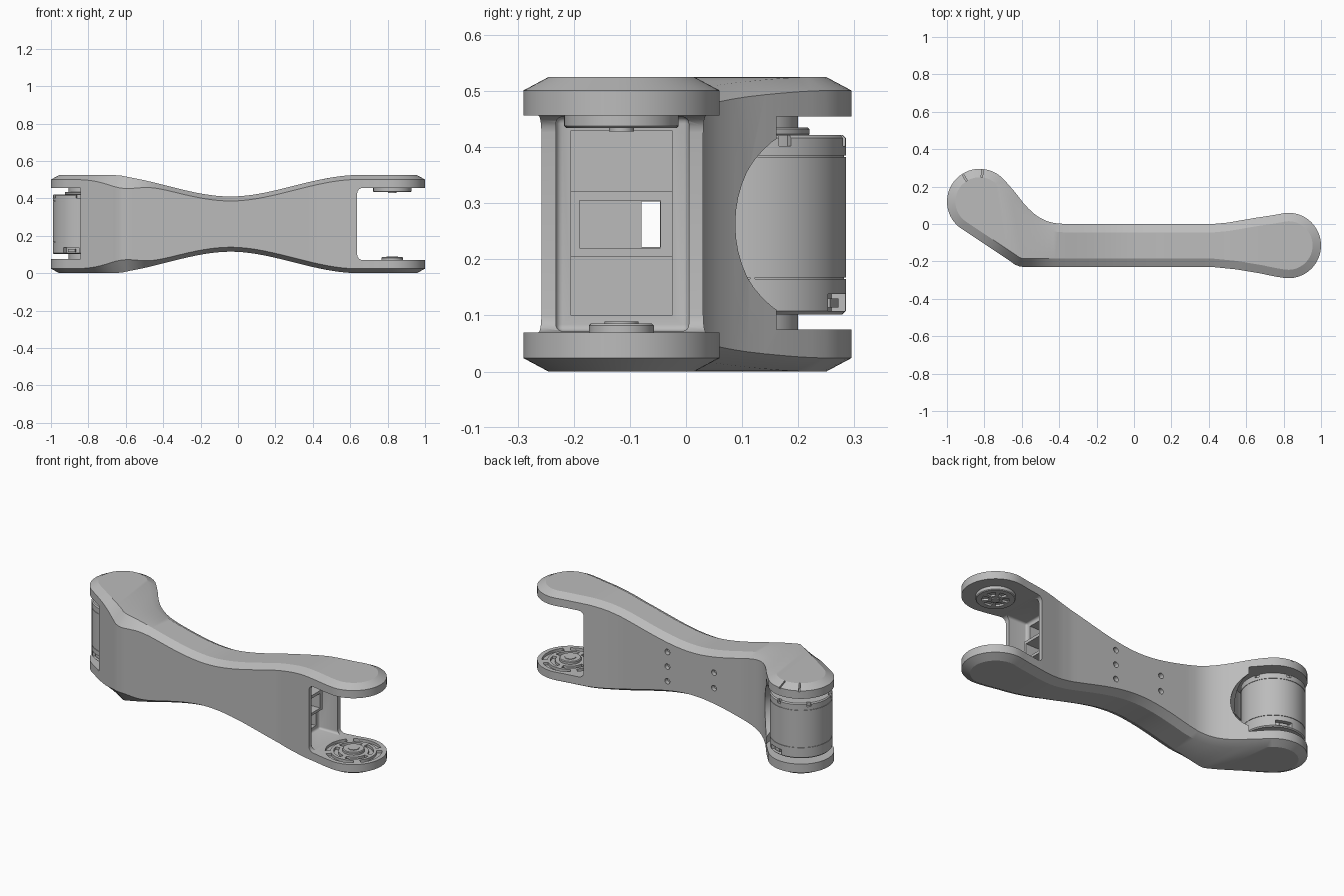
import bpy, bmesh
from math import sin, cos, pi, radians, exp
from mathutils import Vector, Matrix

if "Cube" in bpy.data.objects:
    bpy.data.objects.remove(bpy.data.objects["Cube"])

GREY = bpy.data.materials.new("plain_grey")
GREY.use_nodes = True
GREY.diffuse_color = (0.5, 0.5, 0.5, 1)
GREY.node_tree.nodes["Principled BSDF"].inputs["Base Color"].default_value = (0.5, 0.5, 0.5, 1)

MOTOR = (-0.825, 0.12)
CLEVIS = (0.825, -0.115)
R = 0.175
MID = 0.2625


def finish(name, bm):
    bmesh.ops.recalc_face_normals(bm, faces=bm.faces)
    me = bpy.data.meshes.new(name)
    bm.to_mesh(me)
    bm.free()
    me.materials.append(GREY)
    ob = bpy.data.objects.new(name, me)
    bpy.context.collection.objects.link(ob)
    return ob


def box(name, lo, hi, bevel=0, turn=0):
    bm = bmesh.new()
    lo, hi = Vector(lo), Vector(hi)
    m = (Matrix.Translation((lo + hi) / 2) @ Matrix.Rotation(turn, 4, "Z")
         @ Matrix.Diagonal((*(hi - lo), 1)))
    bmesh.ops.create_cube(bm, size=1, matrix=m)
    if bevel:
        bmesh.ops.bevel(bm, geom=bm.edges[:], offset=bevel, segments=4,
                        profile=0.5, affect="EDGES")
    return finish(name, bm)


def disc(name, centre, r, z0, z1, bevel=0, sides=64):
    bm = bmesh.new()
    bmesh.ops.create_cone(bm, cap_ends=True, segments=sides, radius1=r, radius2=r,
                          depth=z1 - z0, matrix=Matrix.Translation((*centre, (z0 + z1) / 2)))
    if bevel:
        rims = [e for e in bm.edges if abs(e.verts[0].co.z - e.verts[1].co.z) < 1e-5]
        bmesh.ops.bevel(bm, geom=rims, offset=bevel, segments=1, affect="EDGES")
    return finish(name, bm)


def arc_block(name, centre, r0, r1, a0, a1, z0, z1, steps=10):
    """Solid curved bar between two radii and two angles."""
    bm = bmesh.new()
    angles = [radians(a0 + (a1 - a0) * i / steps) for i in range(steps + 1)]
    pts = [(r1, a) for a in angles] + [(r0, a) for a in reversed(angles)]
    face = bm.faces.new([bm.verts.new((centre[0] + r * cos(a), centre[1] + r * sin(a), z0))
                         for r, a in pts])
    top = bmesh.ops.extrude_face_region(bm, geom=[face])["geom"]
    bmesh.ops.translate(bm, vec=(0, 0, z1 - z0),
                        verts=[v for v in top if isinstance(v, bmesh.types.BMVert)])
    return finish(name, bm)


def cut(target, cutter):
    cutter.hide_render = True
    mod = target.modifiers.new("cut", "BOOLEAN")
    mod.operation = "DIFFERENCE"
    mod.solver = "EXACT"
    mod.object = cutter
    bpy.context.view_layer.objects.active = target
    bpy.ops.object.modifier_apply(modifier=mod.name)
    bpy.data.objects.remove(cutter)


def lerp(pts, x):
    for (xa, ya), (xb, yb) in zip(pts, pts[1:]):
        if x <= xb:
            return ya + (yb - ya) * (x - xa) / max(xb - xa, 1e-9)
    return pts[-1][1]


def arc(centre, a0, a1, n=24):
    angles = [radians(a0 + (a1 - a0) * i / n) for i in range(n + 1)]
    return [(centre[0] + R * cos(a), centre[1] + R * sin(a)) for a in angles]


# Plan outline: front edge and rear edge, both running left to right
front_edge = (arc(MOTOR, 180, 233) + [(-0.66, -0.2), (-0.63, -0.222), (-0.6, -0.23),
              (0.42, -0.23), (0.55, -0.243), (0.68, -0.265), (0.75, -0.28)]
              + arc(CLEVIS, 265, 360))
rear_edge = (arc(MOTOR, 180, 42) + [(-0.64, 0.175), (-0.58, 0.098), (-0.53, 0.05),
             (-0.48, 0.02), (-0.43, 0.005), (-0.37, 0), (0.42, 0), (0.5, 0.007),
             (0.65, 0.033), (0.75, 0.048)] + arc(CLEVIS, 95, 0))


def half_height(x):
    t = min(abs(x + 0.04) / 0.68, 1)
    return 0.1475 + 0.115 * t * t * (3 - 2 * t)


def chamfer(x, y):
    neck = 0.04 * exp(-((x + 0.62) / 0.12) ** 2) if y < 0 else 0
    return 0.024 + neck


def build_arm():
    n = 18
    ends = [R * (1 - cos(pi / 2 * i / n)) for i in range(n + 1)]
    xs = [-1 + e for e in ends]
    span = 2 - 2 * R
    xs += [-1 + R + span * i / 70 for i in range(1, 70)]
    xs += [1 - e for e in reversed(ends)]
    last = len(xs) - 1
    ring = [Vector((x, lerp(front_edge, x))) for x in xs]
    ring += [Vector((x, lerp(rear_edge, x))) for x in reversed(xs[1:-1])]
    count = len(ring)
    inset = []
    for i, p in enumerate(ring):
        d = (ring[(i + 1) % count] - ring[i - 1]).normalized()
        inset.append(p + 0.045 * Vector((-d.y, d.x)))
    bm = bmesh.new()
    loops = []
    for side, outer in ((-1, False), (-1, True), (1, True), (1, False)):
        loop = []
        for p, q in zip(ring, inset):
            h = half_height(p.x) - (chamfer(*p) if outer else 0)
            loop.append(bm.verts.new((*(p if outer else q), MID + side * h)))
        loops.append(loop)
    for a, b in zip(loops, loops[1:]):
        for i in range(count):
            j = (i + 1) % count
            bm.faces.new((a[i], a[j], b[j], b[i]))
    for loop in (loops[0], loops[3]):
        for i in range(last):
            quad = [loop[i], loop[i + 1], loop[(count - i - 1) % count], loop[(count - i) % count]]
            bm.faces.new(list(dict.fromkeys(quad)))
    return finish("arm_body", bm)


arm = build_arm()

# Motor bay: round pocket plus a scooped mouth on the rear
cut(arm, disc("bay_cutter", MOTOR, 0.2, 0.075, 0.455))
bm = bmesh.new()
bmesh.ops.create_uvsphere(bm, u_segments=48, v_segments=24, radius=1,
                          matrix=Matrix.Translation((-0.74, 0.2, MID))
                          @ Matrix.Diagonal((0.205, 0.205, 0.186, 1)))
cut(arm, finish("scoop_cutter", bm))

# Clevis slot, hollow mouth and cable tunnel
cut(arm, box("slot_cutter", (0.637, -0.5, 0.07), (1.3, 0.5, 0.456), 0.03))
cut(arm, box("mouth_cutter", (0.52, -0.232, 0.072), (0.8, 0.005, 0.454), 0.012))
cut(arm, box("throat_cutter", (0.4, -0.205, 0.1), (0.6, -0.025, 0.43)))
cut(arm, box("tunnel_cutter", (-0.55, -0.19, 0.22), (0.5, -0.045, 0.305)))
cut(arm, box("cable_cutter", (-0.81, -0.079, 0.222), (-0.5, -0.046, 0.303)))

# Screw holes in the rear wall
for x, heights in ((0.12, (-0.085, 0, 0.085)), (-0.18, (-0.045, 0.045))):
    for dz in heights:
        bm = bmesh.new()
        bmesh.ops.create_cone(bm, cap_ends=True, segments=20, radius1=0.016, radius2=0.016,
                              depth=0.05, matrix=Matrix.Translation((x, 0, MID + dz))
                              @ Matrix.Rotation(pi / 2, 4, "X"))
        cut(arm, finish("screw_cutter", bm))

# Curved pockets inside the lower clevis plate
for a in range(0, 360, 90):
    cut(arm, arc_block("pocket_cutter", CLEVIS, 0.08, 0.105, a + 8, a + 82, 0.055, 0.09))
    cut(arm, arc_block("pocket_cutter", CLEVIS, 0.122, 0.15, a + 50, a + 125, 0.055, 0.09))

# Small grooves in the rim of the motor fork
for a in (85, 122):
    x, y = MOTOR[0] + 0.155 * cos(radians(a)), MOTOR[1] + 0.155 * sin(radians(a))
    cut(arm, box("groove_cutter", (x - 0.025, y - 0.004, 0.495), (x + 0.025, y + 0.004, 0.56),
                 turn=radians(a)))

# Clevis bearings
upper = disc("upper_bearing", CLEVIS, 0.102, 0.434, 0.46, 0.004)
for a in range(0, 360, 60):
    cut(upper, arc_block("bearing_cutter", CLEVIS, 0.035, 0.07, a + 10, a + 50, 0.42, 0.445, 5))
disc("upper_bearing_cap", CLEVIS, 0.022, 0.428, 0.44)
disc("lower_bearing", CLEVIS, 0.058, 0.065, 0.086, 0.004)
disc("lower_bearing_cap", CLEVIS, 0.03, 0.08, 0.089)

# Frame around the cable tunnel
frame = box("tunnel_frame", (0.39, -0.206, 0.205), (0.56, -0.024, 0.322))
cut(frame, box("frame_cutter", (0.3, -0.19, 0.22), (0.7, -0.045, 0.305)))

# Motor with grooves, socket, hubs and mounting lugs
motor = disc("motor_body", MOTOR, 0.165, 0.102, 0.422, 0.006, 96)
for z in (0.165, 0.382):
    cut(motor, arc_block("seam_cutter", MOTOR, 0.162, 0.2, 1, 358, z, z + 0.003, 96))
for a in (70, 245):
    cut(motor, arc_block("socket_cutter", MOTOR, 0.14, 0.2, a - 16, a + 16, 0.108, 0.138))
    arc_block("motor_socket", MOTOR, 0.13, 0.155, a - 8, a + 8, 0.114, 0.13)
for a in range(20, 380, 60):
    cut(motor, arc_block("lug_cutter", MOTOR, 0.15, 0.2, a - 4, a + 4, 0.402, 0.44, 4))
disc("motor_hub", MOTOR, 0.08, 0.065, 0.465)
disc("motor_hub_flange", MOTOR, 0.1, 0.42, 0.435, 0.003)

# Smooth shading with crisp edges
bpy.ops.object.select_all(action="DESELECT")
for ob in bpy.context.scene.objects:
    if ob.type == "MESH" and GREY.name in ob.data.materials:
        ob.select_set(True)
        bpy.context.view_layer.objects.active = ob
bpy.ops.object.shade_smooth_by_angle(angle=radians(25))
